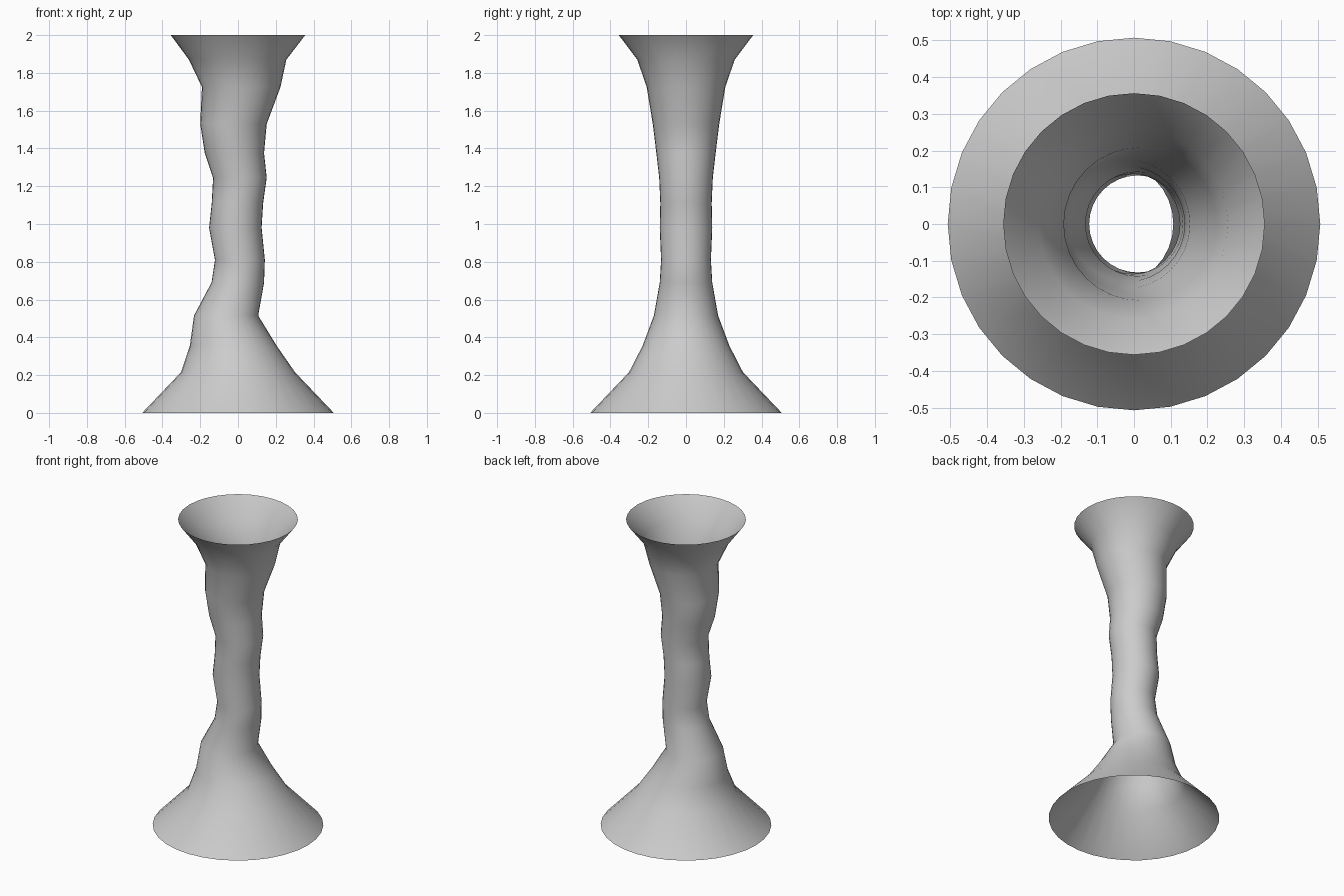
import bpy, bmesh, math

if "Cube" in bpy.data.objects:
    bpy.data.objects.remove(bpy.data.objects["Cube"])

SIDES = 32

# Rings of the hollow stem: height, radius, sideways shift in x
rings = [
    (0.00, 0.507, 0.000), (0.215, 0.302, 0.000), (0.355, 0.230, -0.025),
    (0.515, 0.170, -0.063), (0.69, 0.139, -0.001), (0.81, 0.132, 0.010),
    (0.98, 0.139, -0.014), (1.11, 0.136, -0.003), (1.245, 0.142, 0.010),
    (1.375, 0.157, -0.019), (1.53, 0.176, -0.024), (1.725, 0.208, 0.017),
    (1.87, 0.258, -0.002), (2.00, 0.356, 0.000),
]


def ring(bm, z, r, dx):
    step = 2 * math.pi / SIDES
    return [bm.verts.new((dx + r * math.cos(i * step), r * math.sin(i * step), z))
            for i in range(SIDES)]


# Open, flared tube with a wavering axis
bm = bmesh.new()
loops = [ring(bm, *row) for row in rings]
for low, high in zip(loops, loops[1:]):
    for i in range(SIDES):
        j = (i + 1) % SIDES
        bm.faces.new((low[i], low[j], high[j], high[i]))
for face in bm.faces:
    face.smooth = True

mesh = bpy.data.meshes.new("flared_stem")
bm.to_mesh(mesh)
bm.free()
stem = bpy.data.objects.new("flared_stem", mesh)
bpy.context.collection.objects.link(stem)
